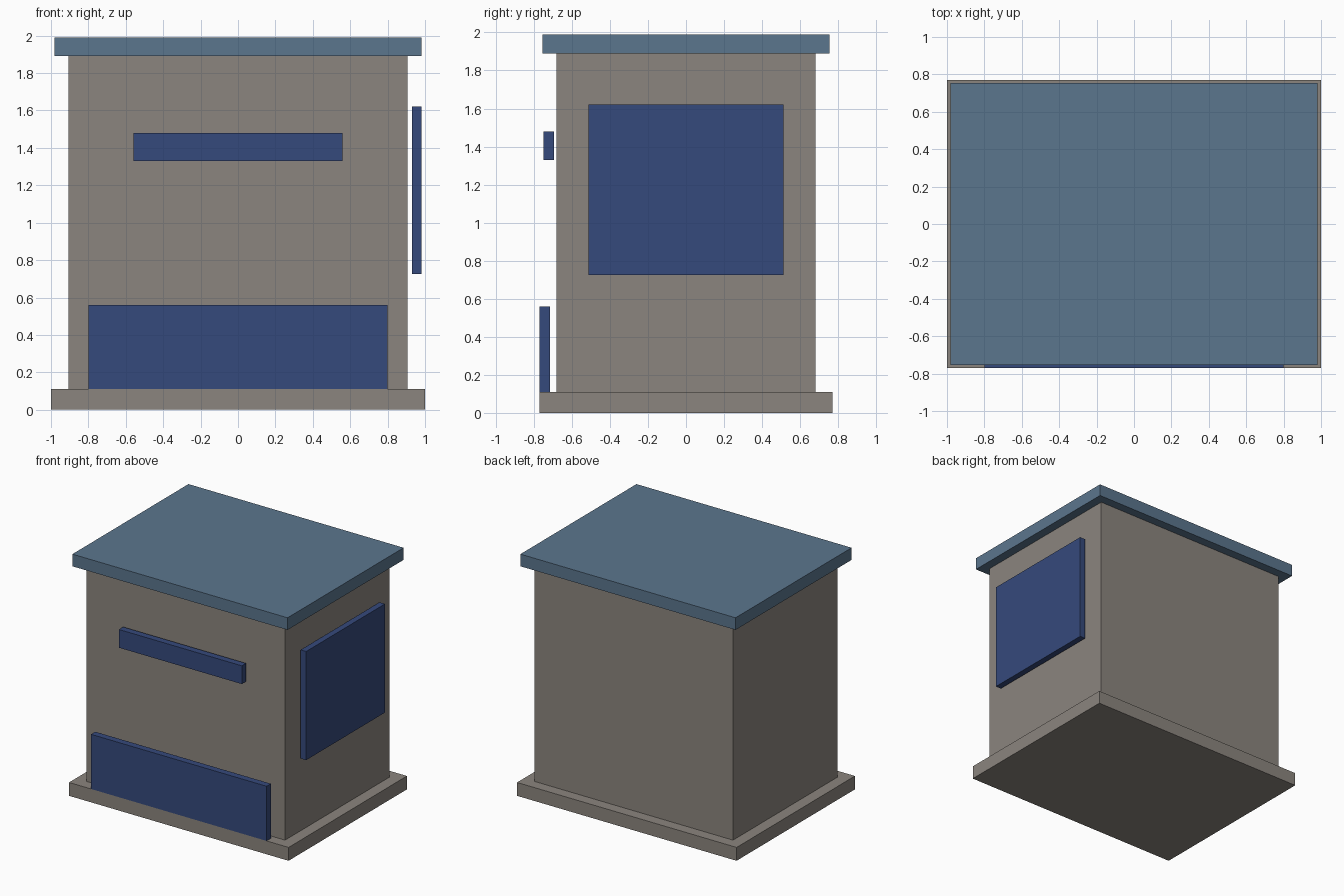
import bpy
from mathutils import Matrix, Vector
import bmesh

# Remove the default object
cube = bpy.data.objects.get("Cube")
if cube:
    bpy.data.objects.remove(cube, do_unlink=True)


def make_material(name, rgb):
    mat = bpy.data.materials.new(name)
    mat.use_nodes = True
    colour = (*rgb, 1.0)
    mat.diffuse_color = colour
    bsdf = next(n for n in mat.node_tree.nodes if n.type == 'BSDF_PRINCIPLED')
    bsdf.inputs["Base Color"].default_value = colour
    return mat


def add_box(name, low, high, mat):
    """Axis-aligned box between two opposite corners."""
    low, high = Vector(low), Vector(high)
    mesh = bpy.data.meshes.new(name)
    bm = bmesh.new()
    bmesh.ops.create_cube(bm, size=1.0, matrix=Matrix.Diagonal((*(high - low), 1.0)))
    bm.to_mesh(mesh)
    bm.free()
    mesh.materials.append(mat)
    obj = bpy.data.objects.new(name, mesh)
    obj.location = (low + high) / 2
    bpy.context.collection.objects.link(obj)
    return obj


stone = make_material("warm grey", (0.26, 0.235, 0.21))
slate = make_material("slate blue", (0.105, 0.18, 0.27))
navy = make_material("navy blue", (0.036, 0.067, 0.2))

# Main structure: plinth, walls and flat overhanging roof
add_box("base", (-1, -0.77, 0), (1, 0.77, 0.11), stone)
add_box("body", (-0.905, -0.68, 0.11), (0.905, 0.68, 1.89), stone)
add_box("roof", (-0.98, -0.755, 1.89), (0.98, 0.755, 1.99), slate)

# Panels standing just clear of the walls
add_box("front_lower_panel", (-0.8, -0.77, 0.11), (0.8, -0.715, 0.56), navy)
add_box("front_upper_bar", (-0.56, -0.75, 1.33), (0.56, -0.695, 1.48), navy)
add_box("left_side_panel", (0.93, -0.513, 0.725), (0.98, 0.513, 1.62), navy)
